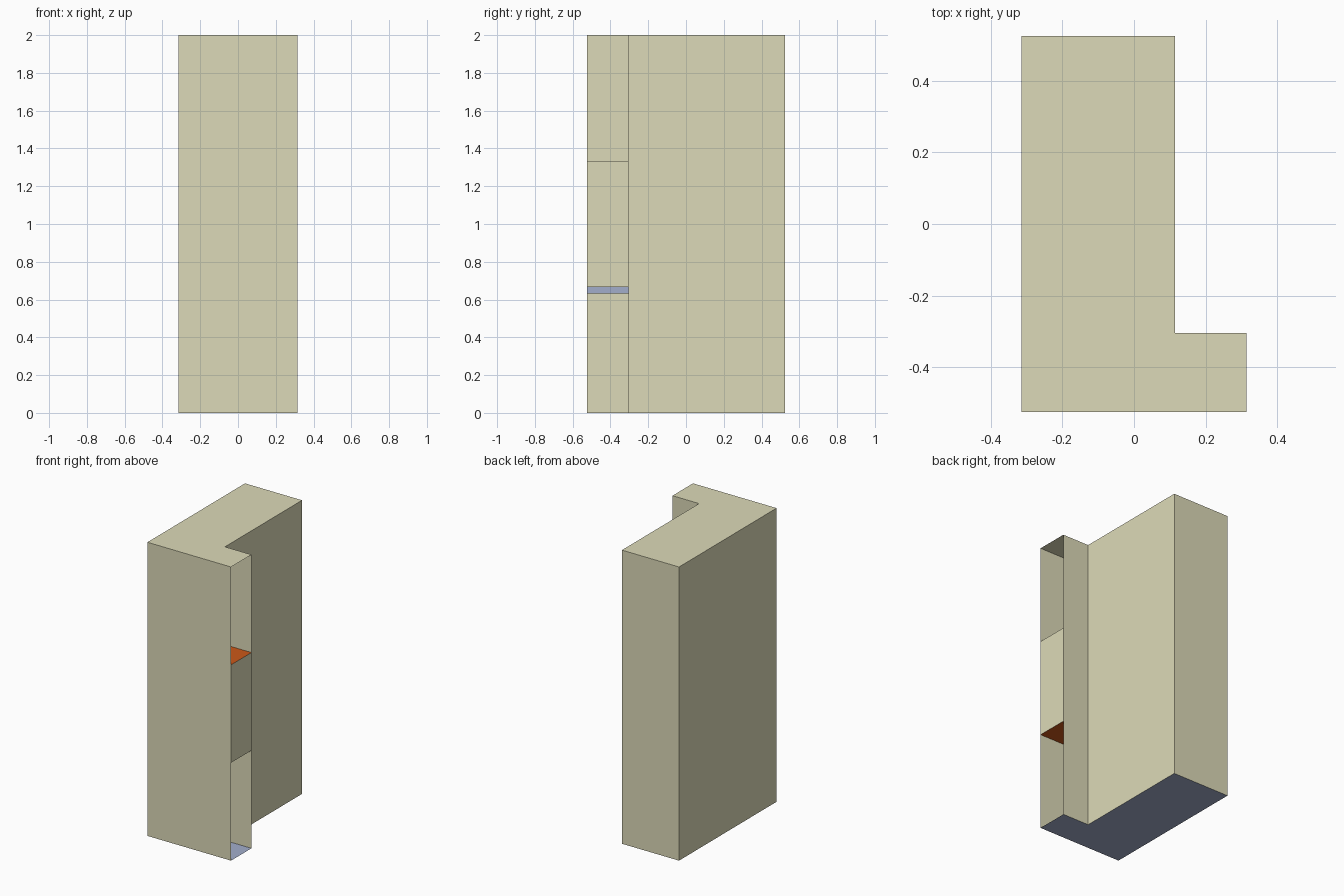
import bpy

if "Cube" in bpy.data.objects:
    bpy.data.objects.remove(bpy.data.objects["Cube"])

X0, XM, X1 = -0.315, 0.115, 0.315      # left wall, shaft right wall, entrance end
Y0, YM, Y1 = -0.525, -0.305, 0.525     # front, back of entrance wing, back
LX, RX = -0.115, -0.085                # inner edges of left and right flights
STOREY = 2 / 3
RISE = STOREY / 20
RUN = 0.0583
OUTLINE = [(X0, Y0), (X1, Y0), (X1, YM), (XM, YM), (XM, Y1), (X0, Y1)]


def material(name, rgb):
    m = bpy.data.materials.new(name)
    m.diffuse_color = (*rgb, 1)
    m.use_nodes = True
    m.node_tree.nodes["Principled BSDF"].inputs["Base Color"].default_value = m.diffuse_color
    return m


WALL = material("wall_paint", (0.72, 0.70, 0.48))
STAIR = material("stair_orange", (0.60, 0.10, 0.01))
BASE = material("blue_grey", (0.36, 0.42, 0.60))


def sheet(name, faces, mat):
    """One object made from a list of polygons."""
    verts, polys = [], []
    for f in faces:
        polys.append(range(len(verts), len(verts) + len(f)))
        verts += f
    me = bpy.data.meshes.new(name)
    me.from_pydata(verts, [], [list(p) for p in polys])
    me.materials.append(mat)
    ob = bpy.data.objects.new(name, me)
    bpy.context.collection.objects.link(ob)


def level(points, z):
    return [(x, y, z) for x, y in points]


def flight(name, xa, xb, y, z, run):
    """Ten risers and nine treads, starting at y and going along run."""
    faces = []
    for i in range(10):
        yi, zi = y + i * run, z + i * RISE
        faces.append([(xa, yi, zi), (xb, yi, zi), (xb, yi, zi + RISE), (xa, yi, zi + RISE)])
        if i < 9:
            faces.append(level([(xa, yi), (xb, yi), (xb, yi + run), (xa, yi + run)], zi + RISE))
    sheet(name, faces, STAIR)


def skirt(name, x, ya, yb, z):
    sheet(name, [[(x, ya, z - RISE), (x, yb, z - RISE), (x, yb, z), (x, ya, z)]], BASE)


# Outer walls, open at the entrance end on the bottom and top storeys
walls = []
for s in range(3):
    za, zb = s * STOREY, (s + 1) * STOREY
    for i, (ax, ay) in enumerate(OUTLINE):
        bx, by = OUTLINE[(i + 1) % 6]
        if i == 1 and s != 1:
            continue
        walls.append([(ax, ay, za), (bx, by, za), (bx, by, zb), (ax, ay, zb)])
sheet("walls", walls, WALL)
sheet("ceiling", [level(OUTLINE, 2)], WALL)
sheet("ground_floor", [level(OUTLINE[::-1], 0)], BASE)

# Two storeys of switchback stairs with landings
YL = 0.305 - 9 * RUN                   # foot of the left flight
YR = 0.342                             # foot of the right flight
YT = YR - 9 * RUN                      # head of the right flight
for s in range(2):
    z = s * STOREY
    mid, top = z + STOREY / 2, z + STOREY
    flight(f"left_flight_{s}", X0, LX, YL, z, RUN)
    flight(f"right_flight_{s}", RX, XM, YR, mid, -RUN)
    sheet(f"back_landing_{s}", [level([(X0, 0.305), (XM, 0.305), (XM, Y1), (X0, Y1)], mid)], STAIR)
    sheet(f"front_landing_{s}", [level([(X0, Y0), (X1, Y0), (X1, YM), (XM, YM), (XM, YT),
                                        (RX, YT), (RX, YM), (LX, YM), (LX, YL), (X0, YL)], top)], STAIR)
    skirt(f"back_skirt_{s}", LX, 0.305, Y1, mid)
    skirt(f"front_skirt_{s}", RX, Y0, YM, top)
